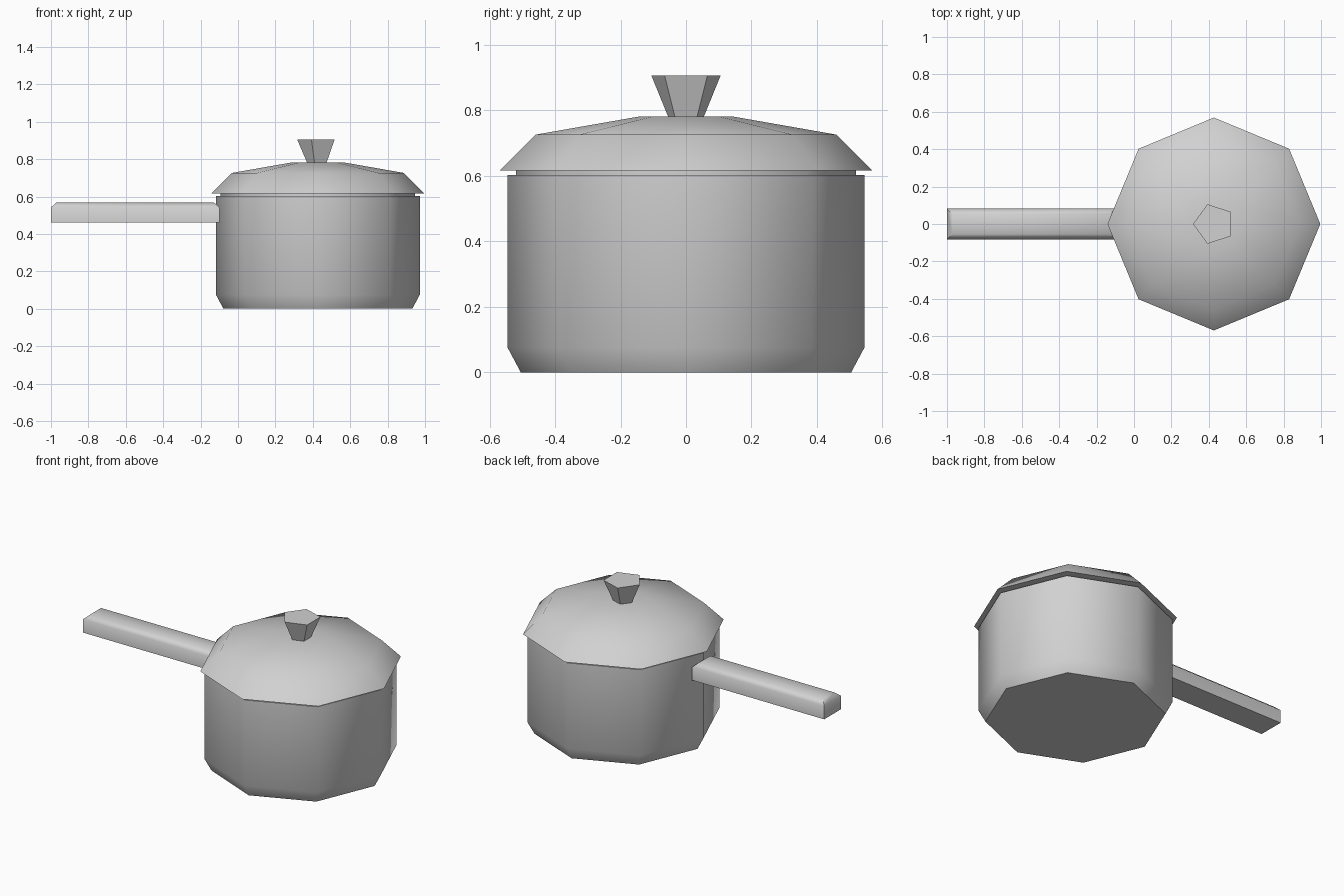
import bpy
import bmesh
from math import cos, sin, pi, radians

old = bpy.data.objects.get("Cube")
if old:
    bpy.data.objects.remove(old, do_unlink=True)

CENTRE_X = 0.427  # axis of the pot, lid and knob

grey = bpy.data.materials.new("light_grey")
grey.use_nodes = True
grey.diffuse_color = (0.64, 0.64, 0.64, 1)
grey.node_tree.nodes["Principled BSDF"].inputs["Base Color"].default_value = grey.diffuse_color


def finish(name, bm):
    """Turn the mesh into an object with soft shading and sharp hard edges."""
    bmesh.ops.recalc_face_normals(bm, faces=bm.faces)
    mesh = bpy.data.meshes.new(name)
    bm.to_mesh(mesh)
    bm.free()
    mesh.materials.append(grey)
    obj = bpy.data.objects.new(name, mesh)
    bpy.context.collection.objects.link(obj)
    bpy.ops.object.select_all(action='DESELECT')
    obj.select_set(True)
    bpy.context.view_layer.objects.active = obj
    bpy.ops.object.shade_smooth_by_angle(angle=radians(50))
    return obj


def bridge(bm, rings):
    """Join successive rings with quads and cap both ends."""
    for a, b in zip(rings, rings[1:]):
        n = len(a)
        for i in range(n):
            j = (i + 1) % n
            bm.faces.new((a[i], a[j], b[j], b[i]))
    bm.faces.new(rings[0])
    bm.faces.new(rings[-1])


def turned(name, sides, profile):
    """Sweep (radius, height) points round the pot axis; a corner points to -x."""
    bm = bmesh.new()
    angles = [pi + 2 * pi * i / sides for i in range(sides)]
    bridge(bm, [[bm.verts.new((CENTRE_X + r * cos(a), r * sin(a), z)) for a in angles]
                for r, z in profile])
    return finish(name, bm)


# Pot: chamfered foot, straight wall, open hollow inside
turned("pot", 8, [(0.505, 0), (0.545, 0.075), (0.545, 0.603),
                  (0.525, 0.603), (0.525, 0.08), (0.49, 0.03)])

# Lid: plug inside the rim, overhanging brim, sloped shoulder and flat crown
turned("lid", 8, [(0.52, 0.58), (0.52, 0.617), (0.569, 0.617),
                  (0.46, 0.726), (0.14, 0.782)])

# Knob: flared five-sided grip
turned("lid_knob", 5, [(0.057, 0.78), (0.111, 0.906)])

# Handle: bar with chamfered top edges
bm = bmesh.new()
rings = []
for inset, z in ((0, 0.46), (0, 0.542), (0.028, 0.567)):
    x0, x1, y = -1 + inset, -0.1 - inset, 0.082 - inset
    rings.append([bm.verts.new((px, py, z))
                  for px, py in ((x0, -y), (x1, -y), (x1, y), (x0, y))])
bridge(bm, rings)
finish("handle", bm)
